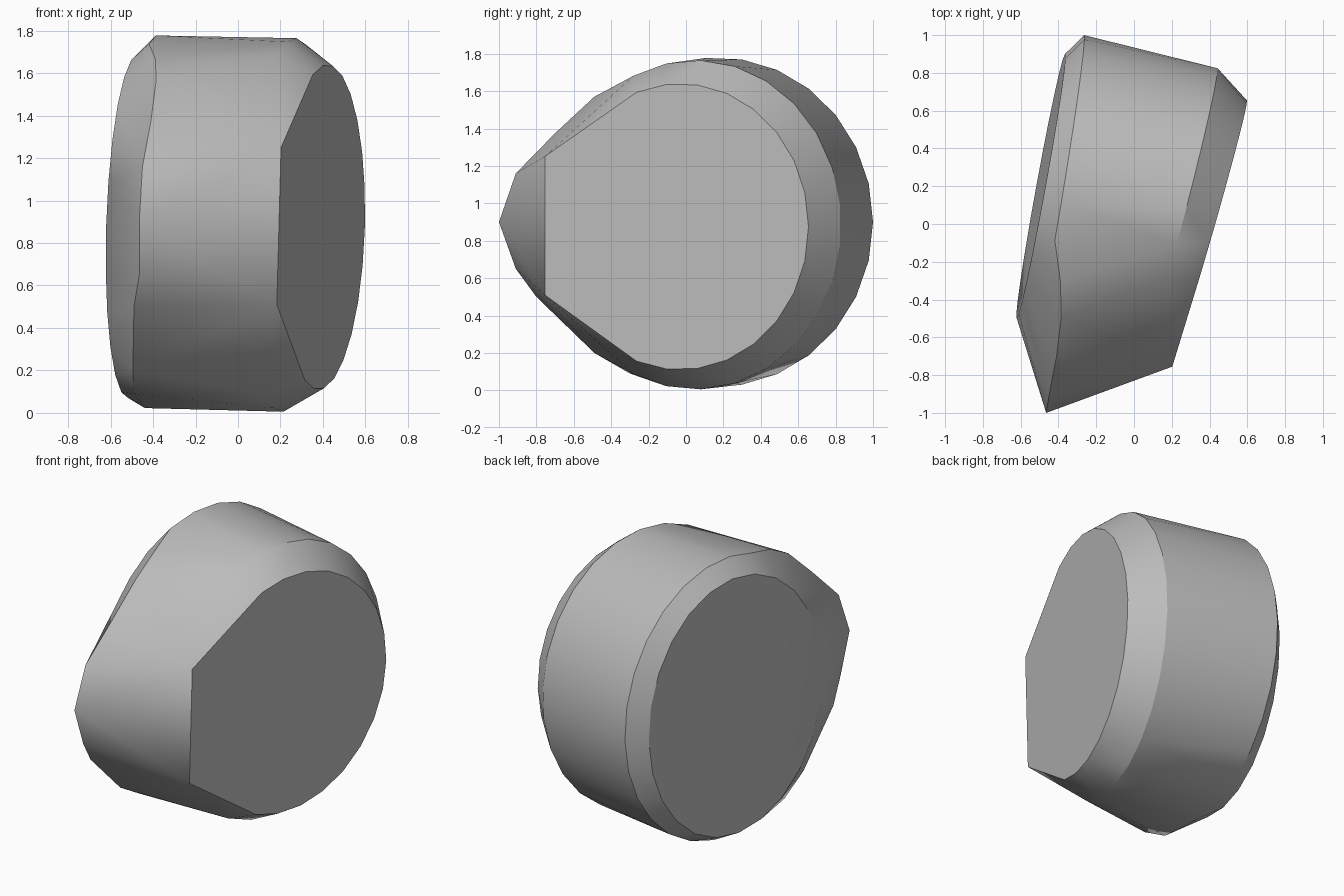
import bpy
import bmesh
from math import cos, sin, radians

default_cube = bpy.data.objects.get("Cube")
if default_cube:
    bpy.data.objects.remove(default_cube, do_unlink=True)


def arc(center_y, center_z, radius_y, radius_z, start, end, count):
    """Points (y, z) along an elliptical arc, angles in degrees."""
    points = []
    for i in range(count):
        angle = radians(start + (end - start) * i / (count - 1))
        points.append((center_y + radius_y * cos(angle),
                       center_z + radius_z * sin(angle)))
    return points


def on_plane(points, offset, slope_y, slope_z):
    """Lift (y, z) points onto a slanted plane x = f(y, z)."""
    return [(offset + slope_y * y + slope_z * (z - 0.9), y, z)
            for y, z in points]


# Left flat face: round at the back, cut straight at the front
left_face = arc(-0.03, 0.875, 0.685, 0.765, 110, -110, 17)
left_face += [(-0.755, 1.25), (-0.755, 0.51)]

# Left rim and right rim of the drum
left_rim = arc(0.05, 0.885, 0.78, 0.88, 115, -115, 18)
right_rim = arc(0.17, 0.9, 0.83, 0.88, 108, -108, 17)

# Right flat face, a full ellipse
right_face = arc(0.2, 0.88, 0.7, 0.81, 0, 345, 24)

# Pointed nose that closes the right rim at the front
nose = [(-0.39, -0.3, 1.67), (-0.385, -0.49, 1.57), (-0.41, -0.7, 1.375),
        (-0.45, -0.91, 1.16), (-0.465, -1, 0.9), (-0.465, -0.91, 0.65),
        (-0.49, -0.8, 0.5), (-0.495, -0.49, 0.2), (-0.49, -0.3, 0.09)]

corners = on_plane(left_face, 0.41, 0.287, 0.027)
corners += on_plane(left_rim, 0.225, 0.26, 0.035)
corners += on_plane(right_rim, -0.43, 0.165, 0.03)
corners += on_plane(right_face, -0.529, 0.1825, 0.03)
corners += nose

# Skin the sections with one convex shell
bm = bmesh.new()
for corner in corners:
    bm.verts.new(corner)
hull = bmesh.ops.convex_hull(bm, input=bm.verts[:])
loose = {v for v in hull["geom_interior"] + hull["geom_unused"]
         if isinstance(v, bmesh.types.BMVert)}
bmesh.ops.delete(bm, geom=list(loose), context="VERTS")
bmesh.ops.dissolve_limit(bm, angle_limit=radians(1),
                         verts=bm.verts[:], edges=bm.edges[:])
bmesh.ops.recalc_face_normals(bm, faces=bm.faces[:])

mesh = bpy.data.meshes.new("stone_body")
bm.to_mesh(mesh)
bm.free()
body = bpy.data.objects.new("stone_body", mesh)
bpy.context.collection.objects.link(body)

# Plain grey material
grey = bpy.data.materials.new("plain_grey")
grey.use_nodes = True
color = (0.5, 0.5, 0.5, 1)
grey.diffuse_color = color
grey.node_tree.nodes["Principled BSDF"].inputs["Base Color"].default_value = color
mesh.materials.append(grey)

# Smooth sides with crisp rims
bpy.ops.object.select_all(action="DESELECT")
body.select_set(True)
bpy.context.view_layer.objects.active = body
bpy.ops.object.shade_smooth_by_angle(angle=radians(30))
